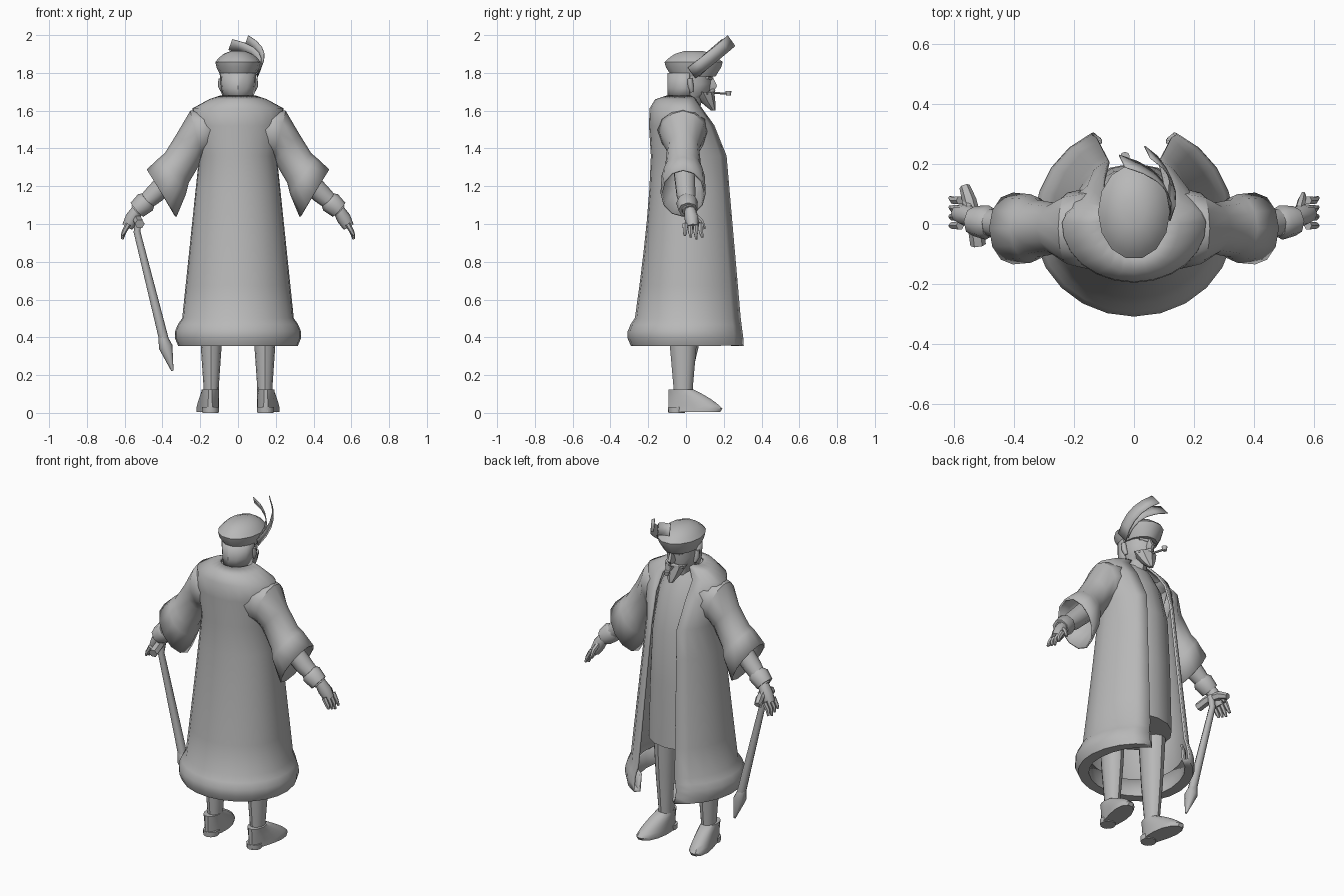
import bpy, bmesh, math
from mathutils import Vector

old = bpy.data.objects.get("Cube")
if old:
    bpy.data.objects.remove(old, do_unlink=True)

mat = bpy.data.materials.new("plain grey")
mat.use_nodes = True
grey = (.48, .48, .48, 1)
mat.diffuse_color = grey
mat.node_tree.nodes["Principled BSDF"].inputs["Base Color"].default_value = grey


def skin(name, rows, closed=True, caps=True, thickness=0, crease=35):
    """Skin rows of points into a tube or, when not closed, an open sheet."""
    bm = bmesh.new()
    loops = [[bm.verts.new(point) for point in row] for row in rows]
    count = len(rows[0])
    for lower, upper in zip(loops, loops[1:]):
        for i in range(count if closed else count - 1):
            j = (i + 1) % count
            bm.faces.new((lower[i], lower[j], upper[j], upper[i]))
    if closed and caps:
        bm.faces.new(loops[0])
        bm.faces.new(loops[-1])
    bmesh.ops.recalc_face_normals(bm, faces=bm.faces)
    mesh = bpy.data.meshes.new(name)
    bm.to_mesh(mesh)
    bm.free()
    mesh.materials.append(mat)
    part = bpy.data.objects.new(name, mesh)
    bpy.context.collection.objects.link(part)
    if thickness:
        solid = part.modifiers.new("thickness", "SOLIDIFY")
        solid.thickness = thickness
        solid.offset = 0
    bpy.ops.object.select_all(action="DESELECT")
    part.select_set(True)
    bpy.context.view_layer.objects.active = part
    bpy.ops.object.shade_smooth_by_angle(angle=math.radians(crease))


def ellipse(centre, axis_a, axis_b, sides):
    """Points round an ellipse given by its centre and two half axes."""
    turns = [2 * math.pi * i / sides for i in range(sides)]
    return [centre + axis_a * math.cos(t) + axis_b * math.sin(t) for t in turns]


def oval(x, y, z, half_width, half_depth, sides=12):
    """Level ellipse."""
    return ellipse(Vector((x, y, z)), Vector((half_width, 0, 0)),
                   Vector((0, half_depth, 0)), sides)


def stack(name, x, y, half_width, half_depth, layers, sides=12):
    """Level ovals, each with a height, a scale and a forward shift."""
    skin(name, [oval(x, y + shift, z, half_width * k, half_depth * k, sides)
                for z, k, shift in layers])


def tube(name, path, radii, side=1, sides=8):
    """Round tube along a path, with one radius for each point."""
    points = [Vector((side * x, y, z)) for x, y, z in path]
    rows = []
    for i, point in enumerate(points):
        ahead = points[min(i + 1, len(points) - 1)]
        along = (ahead - points[max(i - 1, 0)]).normalized()
        # A fixed helper direction keeps neighbouring rings aligned
        helper = Vector((0, 0, 1)) if abs(along.y) > .8 else Vector((0, 1, 0))
        across = along.cross(helper).normalized()
        rows.append(ellipse(point, across * radii[i],
                            along.cross(across) * radii[i], sides))
    skin(name, rows, crease=50)


# Robe: sheet open at the front; each row has height, half width, back, front
def robe_row(z, half_width, back, front):
    lapel = math.radians(65)
    steps = 20
    row = []
    for i in range(steps + 1):
        side = 2 * i / steps - 1
        angle = abs(side) * (lapel + math.pi / 2) - math.pi / 2
        rise = math.sin(angle)
        y = -back * rise if rise < 0 else front * rise / math.sin(lapel)
        x = half_width * math.cos(angle)
        row.append((math.copysign(x, side), y, z))
    return row


robe = [robe_row(1.675, .09, -.1, .03), robe_row(1.655, .15, -.16, .05),
        robe_row(1.61, .235, -.187, .08), robe_row(1.52, .235, -.19, .145)]
for i in range(6):
    t = i / 5
    robe.append(robe_row(1.36 - .86 * t, .2 + .09 * t,
                         -.18 - .085 * t ** 1.5, .21 + .075 * t))
# Padded hem, then the lining turned up inside it
for i in range(1, 5):
    t = i / 4
    puff = .04 * math.sin(math.pi * t * .8)
    robe.append(robe_row(.5 - .14 * t, .29 + puff, -.265 - puff, .285 + .018 * t))
robe += [robe_row(.36, .26, -.24, .285), robe_row(.46, .26, -.24, .275)]
skin("robe", robe, closed=False, thickness=.012, crease=60)

# Tunic under the robe
stack("tunic", 0, .02, .19, .18, [
    (.62, 1.1, -.015), (1, 1, 0), (1.3, .93, 0), (1.5, .87, -.04),
    (1.6, .7, -.06), (1.655, .45, -.05)], sides=16)

# Head, beard, nose and hair
stack("head", 0, .025, .085, .11, [
    (1.6, .7, -.03), (1.67, .75, -.02), (1.69, .9, 0), (1.74, 1, 0), (1.84, 1, 0)])
stack("beard", 0, .1, .07, .06, [(1.6, .2, .045), (1.64, .6, .02), (1.7, 1, -.01)], sides=8)
stack("nose", 0, .13, .02, .04, [(1.71, .6, 0), (1.73, 1, 0), (1.79, .5, -.01)], sides=6)
back_half = slice(6, 13)
skin("hair", [oval(0, .02, z, width, .11)[back_half] + [(width, .02, z)]
              for z, width in ((1.67, .075), (1.72, .085), (1.8, .09))],
     closed=False, thickness=.015)

# Soft hat with a flared brim
stack("hat", 0, .04, .12, .158, [
    (1.78, .75, 0), (1.83, .95, 0), (1.857, 1, 0), (1.875, .88, 0), (1.9, .65, 0),
    (1.917, .3, 0)], sides=14)


# Two flat curved plumes on the left of the hat
def plume(name, start, bend, end):
    half = Vector((.01, -.02, .028))
    rows = []
    for i in range(6):
        t = i / 5
        p = Vector(start).lerp(bend, t).lerp(Vector(bend).lerp(end, t), t)
        rows.append([p - half, p + half])
    skin(name, rows, closed=False, thickness=.004)


plume("tall_plume", (.11, .03, 1.8), (.17, .16, 1.9), (.045, .24, 1.97))
plume("short_plume", (.11, .05, 1.81), (.14, .16, 1.91), (-.04, .21, 1.95))

# Smoking pipe
tube("pipe_stem", [(-.01, .13, 1.695), (-.03, .22, 1.69)], (.006, .006), sides=6)
tube("pipe_bowl", [(-.03, .225, 1.68), (-.03, .225, 1.705)], (.012, .016))

for side_name, s in (("left", 1), ("right", -1)):
    # Ear, moustache and brow
    tube(side_name + "_ear", [(.08, .03, 1.7), (.09, .025, 1.73), (.09, .02, 1.77)],
         (.01, .016, .014), s)
    tube(side_name + "_moustache", [(0, .145, 1.707), (.06, .11, 1.69)], (.012, .005), s)
    tube(side_name + "_brow", [(.01, .132, 1.77), (.055, .112, 1.775)], (.009, .007), s)

    # Wide open sleeve: each ring has an upper point, a lower point and a roundness
    sleeve = []
    for top_x, top_z, low_x, low_z, roundness in (
            (.15, 1.62, .13, 1.38, 1.1), (.25, 1.595, .19, 1.36, .95),
            (.32, 1.475, .2, 1.33, .85), (.385, 1.37, .265, 1.22, .95),
            (.41, 1.35, .28, 1.16, .95), (.48, 1.285, .33, 1.04, .8)):
        half = Vector((s * (top_x - low_x) / 2, 0, (top_z - low_z) / 2))
        middle = Vector((s * (top_x + low_x) / 2, -.015, (top_z + low_z) / 2))
        depth = Vector((0, half.length * roundness, 0))
        sleeve.append(ellipse(middle, half, depth, 12))
    skin(side_name + "_sleeve", sleeve, caps=False, thickness=.01)

    # Forearm and wrist band
    tube(side_name + "_forearm", [(.3, -.01, 1.3), (.44, 0, 1.16), (.54, .015, 1.07)],
         (.06, .052, .035), s, 10)
    tube(side_name + "_wrist_band", [(.475, 0, 1.13), (.49, .005, 1.115), (.535, .01, 1.075)],
         (.045, .058, .05), s)

    # Hand with four fingers and a thumb
    tube(side_name + "_palm", [(.53, .02, 1.08), (.56, .03, 1.03), (.585, .035, .985)],
         (.03, .038, .03), s)
    for i, finger in enumerate(("little", "ring", "middle", "index")):
        y = .028 * i - .005
        tip = .92 + .01 * abs(i - 2)
        tube(f"{side_name}_{finger}_finger",
             [(.58, y, 1), (.603, y, .96), (.613, y * 1.1, tip)],
             (.015, .013, .007), s, 6)
    tube(side_name + "_thumb", [(.55, .04, 1.05), (.56, .08, 1.015), (.565, .1, .975)],
         (.016, .014, .008), s, 6)

    # Leg
    stack(side_name + "_leg", s * .142, -.015, .055, .07, [
        (.09, .7, 0), (.15, .75, 0), (.35, 1, 0), (.7, 1.3, 0)])

    # Shoe: the toe shortens with height, widens and points outward
    heel_y = -.095
    shoe = []
    for i in range(8):
        t = i / 7
        toe_y = .205 - .165 * t ** 1.5 - (.02 if i == 0 else 0)
        row = oval(0, (toe_y + heel_y) / 2, .005 + .12 * t,
                   .05 - .005 * t, (toe_y - heel_y) / 2, 14)
        for point in row:
            ahead = max(point.y, 0)
            point.x = s * .147 + point.x * (1 + 2 * ahead) + s * .17 * ahead
        shoe.append(row)
    skin(side_name + "_shoe", shoe)
    stack(side_name + "_heel", s * .145, -.05, .045, .046, [(0, .95, 0), (.03, 1, 0)])

# Walking cane with a cross handle and a pointed foot
tube("cane_shaft", [(-.525, .03, 1.03), (-.535, .03, .96), (-.385, .03, .36)],
     (.02, .018, .026))
tube("cane_foot", [(-.4, .03, .41), (-.383, .03, .35), (-.347, .03, .222)],
     (.022, .037, .006))
tube("cane_handle", [(-.565, .125, 1), (-.55, .08, 1.02), (-.53, 0, 1.02), (-.52, -.07, 1)],
     (.018, .024, .026, .026), sides=6)
